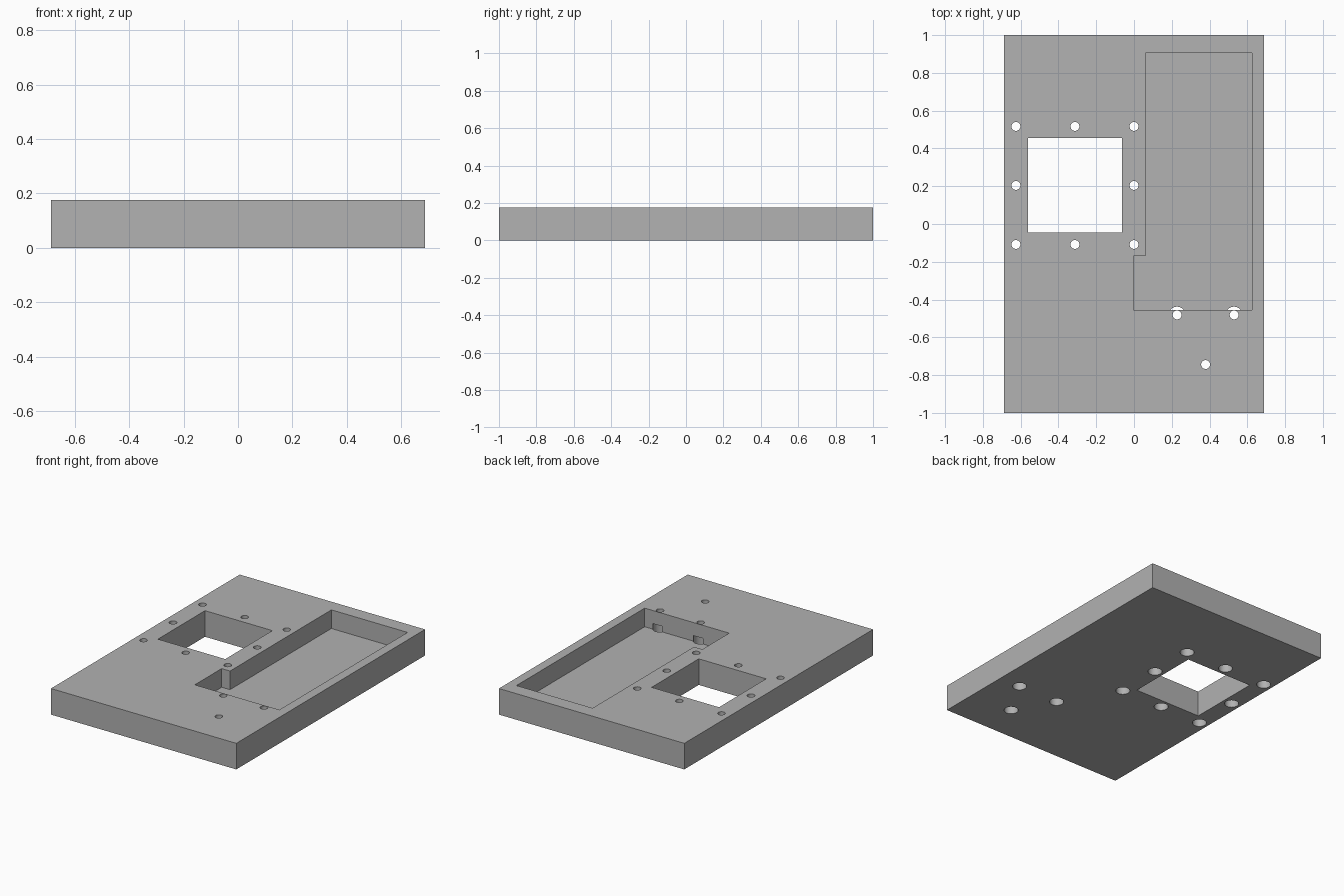
import bpy
import bmesh
import math

cube = bpy.data.objects.get("Cube")
if cube:
    bpy.data.objects.remove(cube, do_unlink=True)

HEIGHT = 0.175
POCKET_FLOOR = 0.05
BORE_TOP = 0.0875
BORE_R, HOLE_R = 0.044, 0.0235
SEGMENTS = 32

grey = bpy.data.materials.new("plain grey")
grey.use_nodes = True
colour = (0.445, 0.445, 0.445, 1.0)
grey.diffuse_color = colour
grey.node_tree.nodes["Principled BSDF"].inputs["Base Color"].default_value = colour


def make_object(name, bm):
    bmesh.ops.recalc_face_normals(bm, faces=bm.faces)
    mesh = bpy.data.meshes.new(name)
    bm.to_mesh(mesh)
    bm.free()
    mesh.materials.append(grey)
    obj = bpy.data.objects.new(name, mesh)
    bpy.context.collection.objects.link(obj)
    return obj


def add_prism(bm, outline, z0, z1):
    """Extrude a flat outline from z0 to z1."""
    face = bm.faces.new([bm.verts.new((x, y, z0)) for x, y in outline])
    top = bmesh.ops.extrude_face_region(bm, geom=[face])["geom"]
    verts = [v for v in top if isinstance(v, bmesh.types.BMVert)]
    bmesh.ops.translate(bm, verts=verts, vec=(0, 0, z1 - z0))


def add_stepped_peg(bm, cx, cy):
    """Wide bore from below, narrow screw hole through the top."""
    steps = [(BORE_R, -0.05), (BORE_R, BORE_TOP), (HOLE_R, BORE_TOP), (HOLE_R, HEIGHT + 0.05)]
    angles = [2 * math.pi * i / SEGMENTS for i in range(SEGMENTS)]
    rings = [[bm.verts.new((cx + r * math.cos(a), cy + r * math.sin(a), z)) for a in angles]
             for r, z in steps]
    for low, high in zip(rings, rings[1:]):
        for i in range(SEGMENTS):
            j = (i + 1) % SEGMENTS
            bm.faces.new((low[i], low[j], high[j], high[i]))
    bm.faces.new(rings[0][::-1])
    bm.faces.new(rings[-1])


def rectangle(x0, x1, y0, y1):
    return [(x0, y0), (x1, y0), (x1, y1), (x0, y1)]


# Solid plate
bm = bmesh.new()
add_prism(bm, rectangle(-0.6875, 0.6875, -1, 1), 0, HEIGHT)
plate = make_object("mounting_plate", bm)

# Square window through the plate and the L-shaped pocket from above
WX, WY = -0.3125, 0.204
bm = bmesh.new()
add_prism(bm, rectangle(WX - 0.25, WX + 0.25, WY - 0.25, WY + 0.25), -0.05, HEIGHT + 0.05)
pocket = [(-0.002, -0.455), (0.625, -0.455), (0.625, 0.904),
          (0.06, 0.904), (0.06, -0.17), (-0.002, -0.17)]
add_prism(bm, pocket, POCKET_FLOOR, HEIGHT + 0.05)
opening_cutter = make_object("opening_cutter", bm)

# Eight screw holes around the window, three below the pocket
holes = [(WX + 0.3125 * i, WY + 0.3125 * j)
         for i in (-1, 0, 1) for j in (-1, 0, 1) if (i, j) != (0, 0)]
holes += [(0.228, -0.4815), (0.53, -0.4815), (0.379, -0.744)]
bm = bmesh.new()
for x, y in holes:
    add_stepped_peg(bm, x, y)
hole_cutter = make_object("screw_hole_cutter", bm)

# Cut, apply and discard the cutters
cutters = (opening_cutter, hole_cutter)
for cutter in cutters:
    cutter.hide_render = True
    mod = plate.modifiers.new(cutter.name, "BOOLEAN")
    mod.operation = "DIFFERENCE"
    mod.solver = "EXACT"
    mod.object = cutter
bpy.context.view_layer.update()
depsgraph = bpy.context.evaluated_depsgraph_get()
result = bpy.data.meshes.new_from_object(plate.evaluated_get(depsgraph))
plate.modifiers.clear()
plate.data = result
result.name = "mounting_plate"
for cutter in cutters:
    bpy.data.objects.remove(cutter, do_unlink=True)

# Smooth hole walls, sharp edges everywhere else
for obj in bpy.context.selected_objects:
    obj.select_set(False)
plate.select_set(True)
bpy.context.view_layer.objects.active = plate
bpy.ops.object.shade_smooth_by_angle(angle=math.radians(30))
